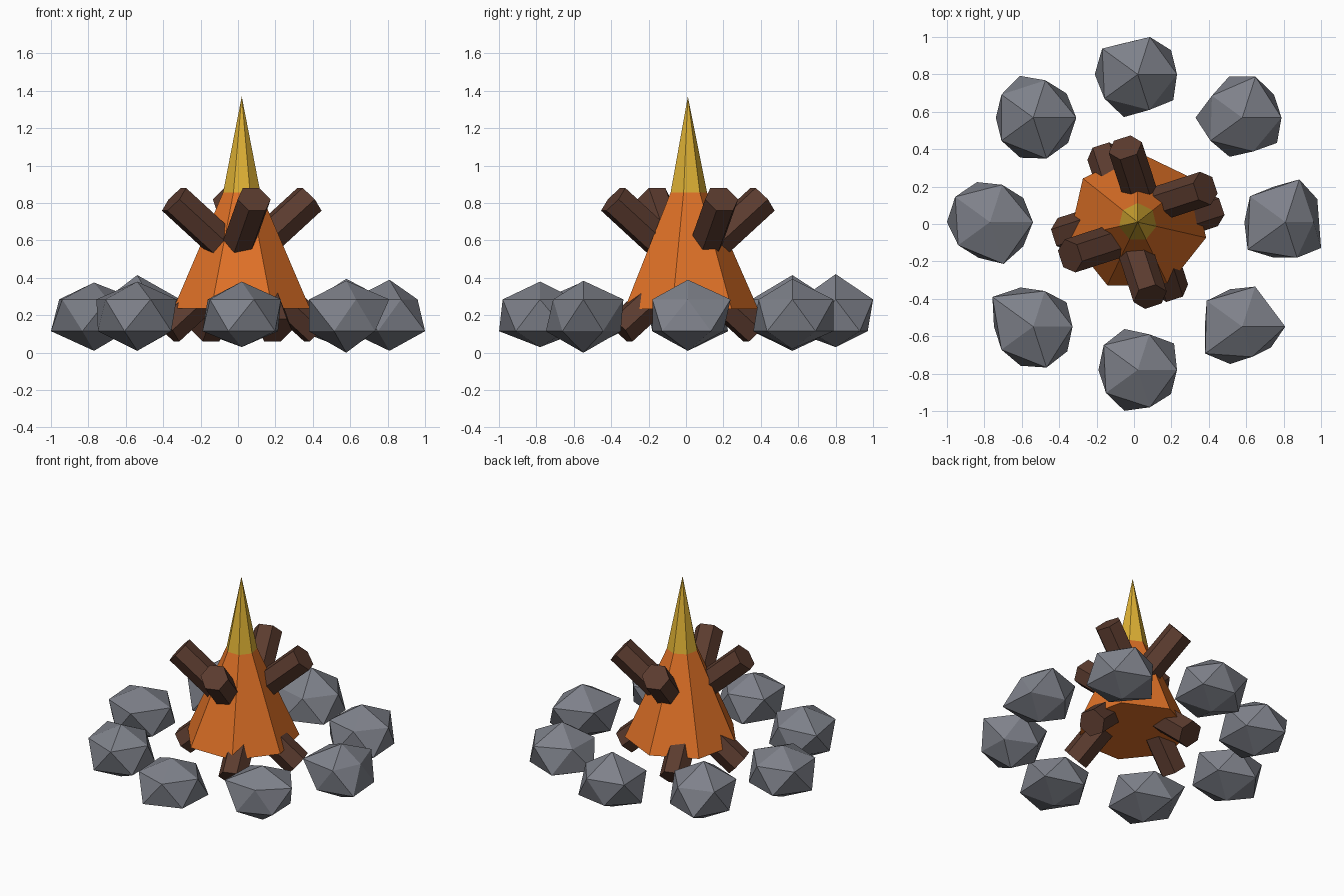
import bpy, bmesh, math
from mathutils import Vector, Matrix

if "Cube" in bpy.data.objects:
    bpy.data.objects.remove(bpy.data.objects["Cube"])

CX, CY = 0.02, 0.01  # centre of the fire


def material(name, rgb):
    m = bpy.data.materials.new(name)
    m.diffuse_color = (*rgb, 1)
    m.use_nodes = True
    m.node_tree.nodes["Principled BSDF"].inputs["Base Color"].default_value = m.diffuse_color
    return m


STONE = material("stone grey", (0.21, 0.22, 0.255))
WOOD = material("wood brown", (0.105, 0.044, 0.028))
ORANGE = material("flame orange", (0.74, 0.165, 0.02))
YELLOW = material("flame yellow", (0.73, 0.44, 0.035))


def finish(bm, name, mat):
    bmesh.ops.recalc_face_normals(bm, faces=bm.faces)
    me = bpy.data.meshes.new(name)
    bm.to_mesh(me)
    bm.free()
    me.materials.append(mat)
    ob = bpy.data.objects.new(name, me)
    bpy.context.collection.objects.link(ob)


# Rocks: icosahedrons with uneven corners; ten rim radii (cm) every 36 degrees
RIMS = [
    (15, 21, 24, 20, 23.5, 22, 25, 20, 20, 23.5),
    (21, 21, 23, 23, 20, 25, 21, 22, 19, 23),
    (21, 22, 21, 18, 23.5, 23, 22, 24, 20, 23.5),
    (23, 22, 21, 23.5, 21, 20, 21, 22.5, 23, 23),
    (23, 22, 21, 22.5, 23, 23, 21, 20, 23.5, 22),
    (21, 22, 20, 22, 27, 21, 21, 22, 23, 22.5),
    (21, 24, 20, 23, 22.5, 21, 21, 23, 21, 22),
    (23, 18, 22.5, 21, 23.5, 20, 24.5, 21, 17, 19),
]
TOPS = (0.39, 0.395, 0.42, 0.415, 0.375, 0.38, 0.38, 0.385)
BOTTOMS = (0.01, 0.02, 0.03, 0.01, 0.01, 0.01, 0.03, 0.0)
for i, rim in enumerate(RIMS):
    a = i * math.pi / 4
    x, y = CX + 0.79 * math.cos(a), CY + 0.79 * math.sin(a)
    bm = bmesh.new()
    bmesh.ops.create_icosphere(bm, subdivisions=1, radius=1)
    for v in bm.verts:
        if abs(v.co.z) > 0.9:
            v.co = (x, y, TOPS[i] if v.co.z > 0 else BOTTOMS[i])
        else:
            az = math.atan2(v.co.y, v.co.x)
            r = rim[round(math.degrees(az) / 36) % 10] / 100
            v.co = (x + r * math.cos(az), y + r * math.sin(az),
                    0.2 + math.copysign(0.085, v.co.z))
    finish(bm, f"rock_{i + 1}", STONE)


# Flames: two nested seven-sided cones with a corner towards the back
def flame(name, mat, radius, z0, z1):
    bm = bmesh.new()
    base = []
    for k in range(7):
        a = math.pi / 2 + k * math.tau / 7
        base.append(bm.verts.new((CX + radius * math.cos(a),
                                  CY + radius * math.sin(a), z0)))
    tip = bm.verts.new((CX, CY, z1))
    bm.faces.new(base)
    for k in range(7):
        bm.faces.new((base[k], base[(k + 1) % 7], tip))
    finish(bm, name, mat)


flame("outer_flame", ORANGE, 0.375, 0.235, 1.09)
flame("inner_flame", YELLOW, 0.225, 0.24, 1.37)

# Logs: four leaning hexagonal prisms, each passing beside the centre
for i in range(4):
    a = math.radians(18 + 90 * i)
    along = Vector((math.cos(a), math.sin(a), 0))
    side = Vector((-math.sin(a), math.cos(a), 0))
    mid = Vector((CX, CY, 0)) + side * (0.06 if i % 2 == 0 else -0.06)
    low = mid - along * 0.40 + Vector((0, 0, 0.12))
    high = mid + along * 0.40 + Vector((0, 0, 0.82))
    axis = (high - low).normalized()
    up = axis.cross(side)
    rot = Matrix((side, up, axis)).transposed().to_4x4()
    bm = bmesh.new()
    bmesh.ops.create_cone(bm, cap_ends=True, segments=6, radius1=0.093,
                          radius2=0.093, depth=(high - low).length)
    # turn so that corners point sideways
    bmesh.ops.rotate(bm, verts=bm.verts, matrix=Matrix.Rotation(math.pi / 6, 3, 'Z'))
    bmesh.ops.transform(bm, verts=bm.verts,
                        matrix=Matrix.Translation((low + high) / 2) @ rot)
    finish(bm, f"log_{i + 1}", WOOD)
